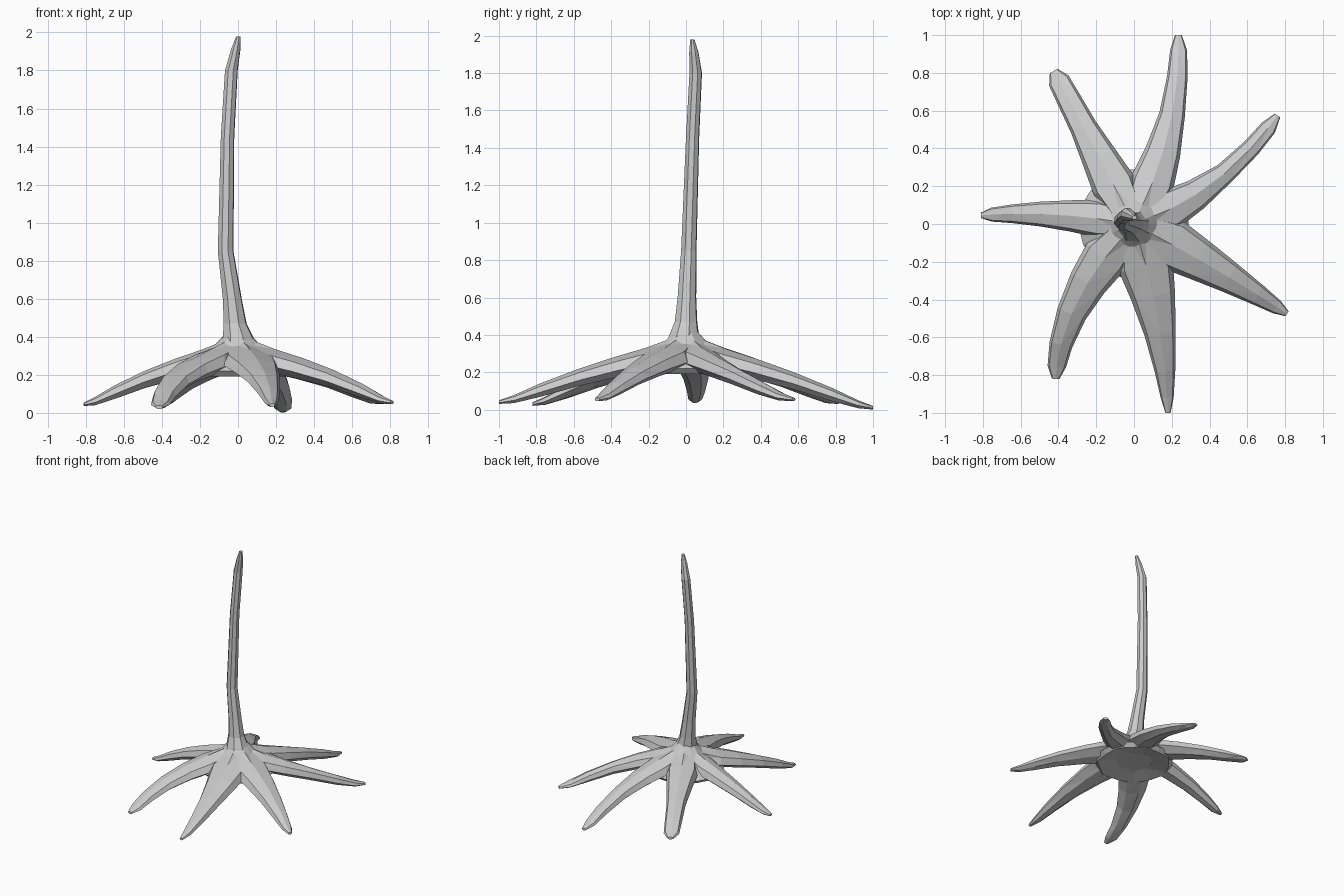
import bpy, bmesh, math
from mathutils import Vector

if "Cube" in bpy.data.objects:
    bpy.data.objects.remove(bpy.data.objects["Cube"])


def loft(name, rings):
    """Skin a list of equal-length point rings and cap both ends."""
    bm = bmesh.new()
    loops = [[bm.verts.new(p) for p in r] for r in rings]
    n = len(loops[0])
    for a, b in zip(loops, loops[1:]):
        for i in range(n):
            j = (i + 1) % n
            bm.faces.new((a[i], a[j], b[j], b[i]))
    bm.faces.new(loops[0][::-1])
    bm.faces.new(loops[-1])
    bmesh.ops.triangulate(bm, faces=bm.faces[:])
    bmesh.ops.recalc_face_normals(bm, faces=bm.faces[:])
    me = bpy.data.meshes.new(name)
    bm.to_mesh(me)
    bm.free()
    ob = bpy.data.objects.new(name, me)
    bpy.context.collection.objects.link(ob)
    return ob


def blend(t, knots):
    """Straight-line interpolation through (position, value) pairs."""
    for (a, u), (b, v) in zip(knots, knots[1:]):
        if t <= b:
            return u + (v - u) * (t - a) / (b - a)
    return knots[-1][1]


def path(mid, tip, t):
    """Curve from the centre, through mid halfway, out to the tip."""
    return Vector(mid) * 4 * t * (1 - t) + Vector(tip) * t * (2 * t - 1)


# Shared side profile of every root
STEPS = (0, .22, .38, .58, .78, .92, 1)
TOP = list(zip(STEPS, (.41, .325, .275, .205, .125, .06, .03)))
BOTTOM = list(zip(STEPS, (.23, .195, .16, .11, .05, .015, .01)))


def root(name, mid, tip, widths, lift, sides=7):
    base, half, end = widths
    width = ((0, .08), (.22, base), (.55, half), (.92, end), (1, end * .4))
    rings = []
    for t in STEPS:
        c = path(mid, tip, t)
        d = (path(mid, tip, t + .01) - path(mid, tip, t - .01)).normalized()
        w, top, bot = blend(t, width), blend(t, TOP), blend(t, BOTTOM)
        ring = []
        for i in range(sides):
            a = math.pi / 2 + math.tau * i / sides
            s = w * math.cos(a)
            z = (top + bot) / 2 + (top - bot) / 2 * math.sin(a) + lift * t
            ring.append((c.x - d.y * s, c.y + d.x * s, max(z, 0)))
        rings.append(ring)
    return loft(name, rings)


# Roots: halfway point, tip, half widths, tip lift (anticlockwise)
ROOTS = {
    "back_right_root": ((.42, .22), (.76, .575), (.11, .06, .045), .035),
    "back_root": ((.185, .5), (.235, 1), (.12, .072, .046), -.01),
    "back_left_root": ((-.235, .45), (-.425, .81), (.12, .075, .06), .02),
    "left_root": ((-.43, .05), (-.81, .045), (.10, .07, .038), .025),
    "front_left_root": ((-.3, -.41), (-.415, -.82), (.125, .085, .05), .01),
    "front_root": ((.125, -.5), (.18, -1), (.15, .09, .035), .02),
    "front_right_root": ((.44, -.245), (.81, -.475), (.14, .09, .04), .035),
}
parts = [root(name, *spec) for name, spec in ROOTS.items()]

# Crown: webs that fill the gaps between neighbouring roots
outline = []
dirs = [path(m, t, .3).normalized() for m, t, _, _ in ROOTS.values()]
for a, b in zip(dirs, dirs[1:] + dirs[:1]):
    outline += [a * .31, (a + b).normalized() * .29]
levels = ((.45, .22), (.9, .19), (1, .22), (.72, .29), (.42, .35), (.18, .43))
parts.append(loft("crown", [[(p.x * f, p.y * f, z) for p in outline] for f, z in levels]))

# Trunk: x, y, radius, z up a gently bent stem
STEM = ((.01, -.01, .125, .28), (0, -.01, .083, .40), (-.015, 0, .063, .47),
        (-.03, .005, .052, .60), (-.065, .015, .043, .85), (-.055, .035, .037, 1.45),
        (-.035, .052, .035, 1.80), (-.012, .042, .026, 1.91), (.002, .034, .012, 1.98))
trunk = loft("trunk_with_roots", [[(x + r * math.cos(math.tau * i / 8 + .3),
                                    y + r * math.sin(math.tau * i / 8 + .3), z)
                                   for i in range(8)] for x, y, r, z in STEM])

# Fuse everything into one faceted skin
for p in parts:
    m = trunk.modifiers.new("fuse", 'BOOLEAN')
    m.operation, m.solver, m.object = 'UNION', 'EXACT', p
bpy.context.view_layer.update()
fused = bpy.data.meshes.new_from_object(
    trunk.evaluated_get(bpy.context.evaluated_depsgraph_get()))
trunk.modifiers.clear()
trunk.data = fused
for p in parts:
    bpy.data.objects.remove(p)
